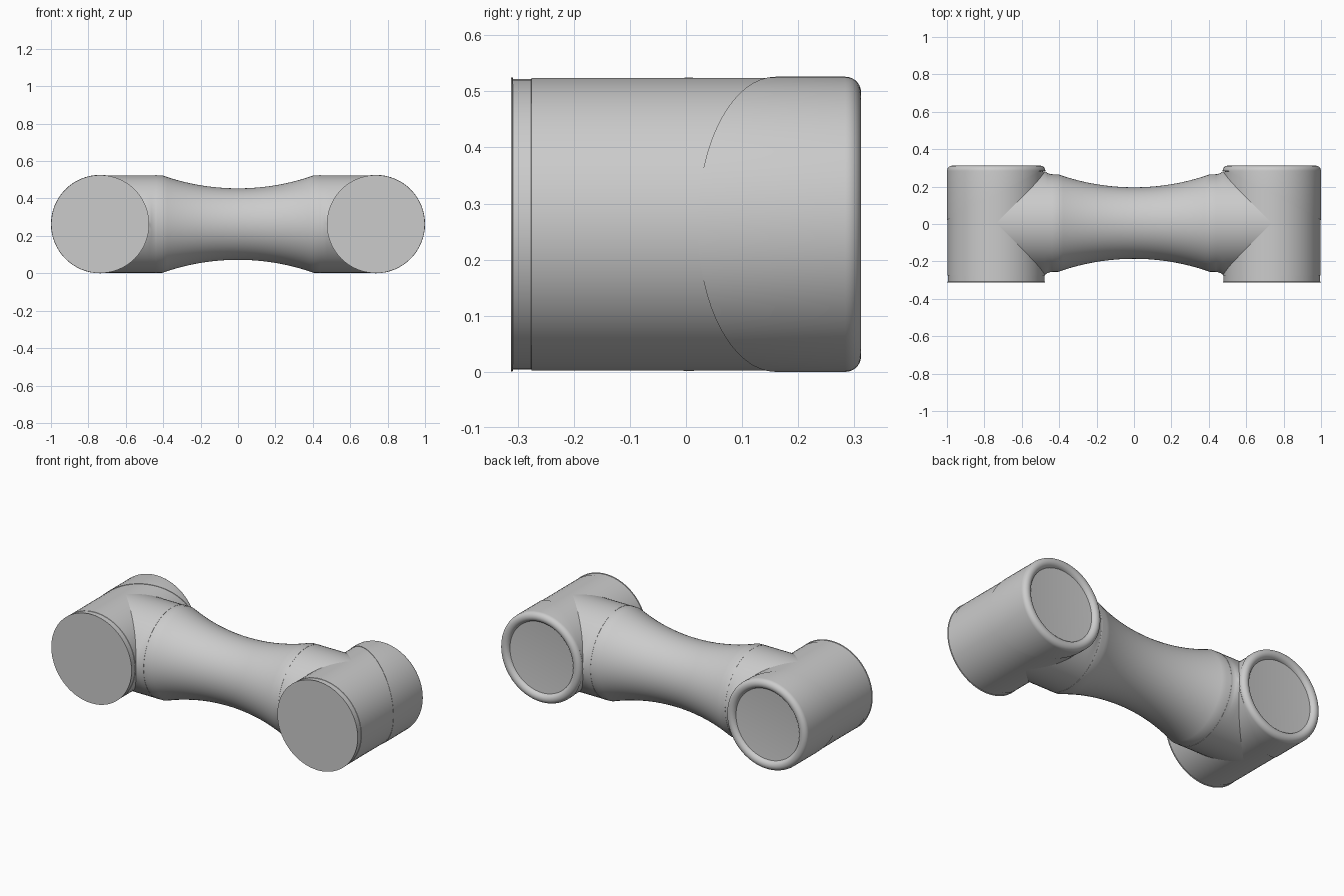
import bpy, bmesh
from math import cos, sin, pi

if "Cube" in bpy.data.objects:
    bpy.data.objects.remove(bpy.data.objects["Cube"])

SEG = 64
CX, CZ = 0.737, 0.263          # joint axis position
BAR_Y = 0.005                  # bar axis offset


def skin(name, rings, mirror=False):
    """Bridge a list of closed rings and cap both ends."""
    bm = bmesh.new()
    loops = [[bm.verts.new(p) for p in ring] for ring in rings]
    for a, b in zip(loops, loops[1:]):
        for i in range(SEG):
            j = (i + 1) % SEG
            bm.faces.new((a[i], a[j], b[j], b[i]))
    bm.faces.new(loops[0])
    bm.faces.new(loops[-1])
    bmesh.ops.recalc_face_normals(bm, faces=bm.faces)
    mesh = bpy.data.meshes.new(name)
    bm.to_mesh(mesh)
    bm.free()
    obj = bpy.data.objects.new(name, mesh)
    bpy.context.collection.objects.link(obj)
    bpy.ops.object.select_all(action='DESELECT')
    obj.select_set(True)
    bpy.context.view_layer.objects.active = obj
    bpy.ops.object.shade_smooth_by_angle(angle=0.6)
    if mirror:
        obj.modifiers.new("Mirror", 'MIRROR').use_axis[0] = True
    return obj


def angles():
    return [2 * pi * i / SEG for i in range(SEG)]


def y_ring(r, y):
    """Ring around the joint axis; y may be a function of x for a slanted cut."""
    pts = []
    for t in angles():
        x = -CX + r * cos(t)
        pts.append((x, y(x) if callable(y) else y, CZ + r * sin(t)))
    return pts


def x_ring(r, x, flare=0.0):
    """Ring around the bar axis, optionally flared sideways only."""
    return [(x, BAR_Y + r * cos(t) * (1 + flare * cos(t) ** 8), CZ + r * sin(t))
            for t in angles()]


# Joint housings with a shallow groove near the flat front face
skin("joint_housing", [y_ring(r, y) for r, y in (
    (0.262, -0.312), (0.262, -0.309), (0.2585, -0.308), (0.2585, -0.276),
    (0.2605, -0.275), (0.2605, 0.28))], mirror=True)


# Slant-cut end covers with rounded rim and recessed disc
def slant(x):
    return min(0.16 + 0.53 * (x + CX), 0.284)


rim = [y_ring(0.235 + 0.028 * cos(a), 0.284 + 0.028 * sin(a))
       for a in [pi * k / 14 for k in range(14)]]
skin("joint_cover",
     [y_ring(0.255, slant), y_ring(0.263, slant)] + rim + [y_ring(0.206, 0.29)],
     mirror=True)

# Waisted central arm, running inside both housings
END, WAIST, R = 0.405, 0.191, 0.2605
arc_r = (END ** 2 + (R - WAIST) ** 2) / (2 * (R - WAIST))
waist = []
for k in range(-16, 17):
    x = END * k / 16
    waist.append(x_ring(WAIST + arc_r - (arc_r ** 2 - x * x) ** 0.5, x))
outer = [(0.737, 0.0), (0.50, 0.06), (0.475, 0.06), (0.462, 0.025), (0.44, 0.0)]
left = [x_ring(R, -x, f) for x, f in outer]
right = [x_ring(R, x, f) for x, f in reversed(outer)]
skin("central_arm", left + waist + right)

# Fine seam bands where the arm sections meet
skin("arm_seam", [x_ring(r, x) for r, x in (
    (0.255, -0.442), (0.2615, -0.442), (0.2615, -0.436), (0.255, -0.436))],
    mirror=True)
